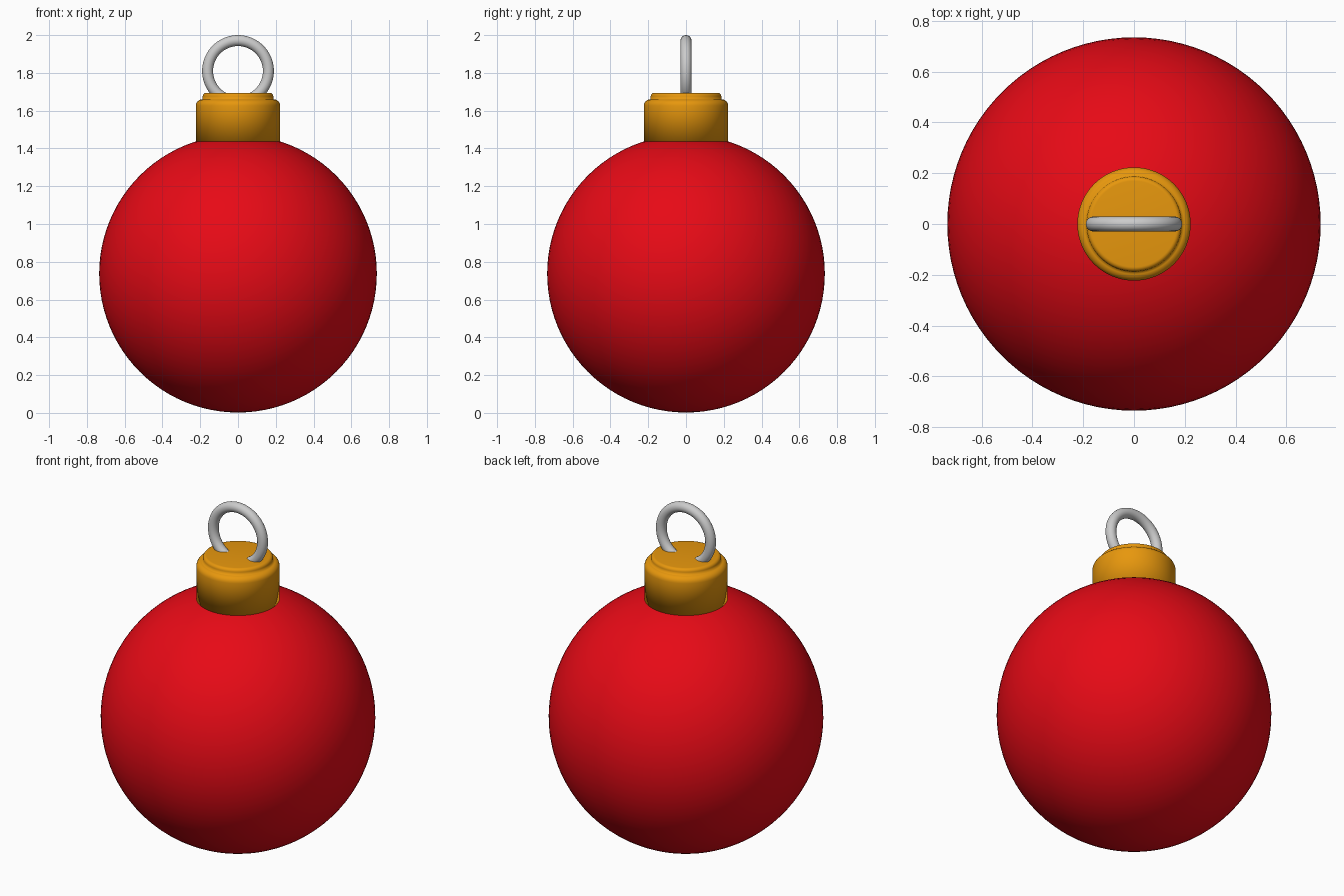
import bpy, bmesh
from math import pi, sin, cos, radians

if "Cube" in bpy.data.objects:
    bpy.data.objects.remove(bpy.data.objects["Cube"])


def material(name, color):
    m = bpy.data.materials.new(name)
    m.diffuse_color = (*color, 1)
    m.use_nodes = True
    m.node_tree.nodes["Principled BSDF"].inputs["Base Color"].default_value = m.diffuse_color
    return m


def finish(obj, name, mat=None, angle=40):
    obj.name = name
    if mat:
        obj.data.materials.append(mat)
    bpy.ops.object.select_all(action='DESELECT')
    obj.select_set(True)
    bpy.context.view_layer.objects.active = obj
    bpy.ops.object.shade_smooth_by_angle(angle=radians(angle))


def fillet(r, z, rad, steps=6):
    """Rounded upper outer corner of a lathe profile."""
    return [(r - rad + rad * cos(i / steps * pi / 2),
             z - rad + rad * sin(i / steps * pi / 2)) for i in range(steps + 1)]


def lathe(name, profile, mat, steps=96):
    bm = bmesh.new()
    verts = [bm.verts.new((r, 0, z)) for r, z in profile]
    edges = [bm.edges.new(p) for p in zip(verts, verts[1:])]
    bmesh.ops.spin(bm, geom=verts + edges, cent=(0, 0, 0), axis=(0, 0, 1),
                   angle=2 * pi, steps=steps)
    bmesh.ops.remove_doubles(bm, verts=bm.verts, dist=1e-5)
    bmesh.ops.recalc_face_normals(bm, faces=bm.faces)
    mesh = bpy.data.meshes.new(name)
    bm.to_mesh(mesh)
    bm.free()
    obj = bpy.data.objects.new(name, mesh)
    bpy.context.collection.objects.link(obj)
    finish(obj, name, mat, angle=120)  # soft shading across all cap edges


red = material("red", (0.8, 0.003, 0.008))
gold = material("gold", (0.8, 0.31, 0.004))

# Glass ball
bpy.ops.mesh.primitive_uv_sphere_add(segments=96, ring_count=48, radius=0.735,
                                     location=(0, 0, 0.737))
finish(bpy.context.object, "ball", red)

# Metal cap: wide collar with a smaller raised disc on top
profile = [(0, 1.435), (0.223, 1.435)]
profile += fillet(0.223, 1.66, 0.034)
profile += fillet(0.187, 1.694, 0.018)
profile += [(0, 1.694)]
lathe("cap", profile, gold)

# Hanging ring, sunk slightly into the cap
bpy.ops.mesh.primitive_torus_add(major_radius=0.161, minor_radius=0.029,
                                 major_segments=72, minor_segments=24,
                                 location=(0, 0, 1.81), rotation=(pi / 2, 0, 0))
finish(bpy.context.object, "hanging_ring")
